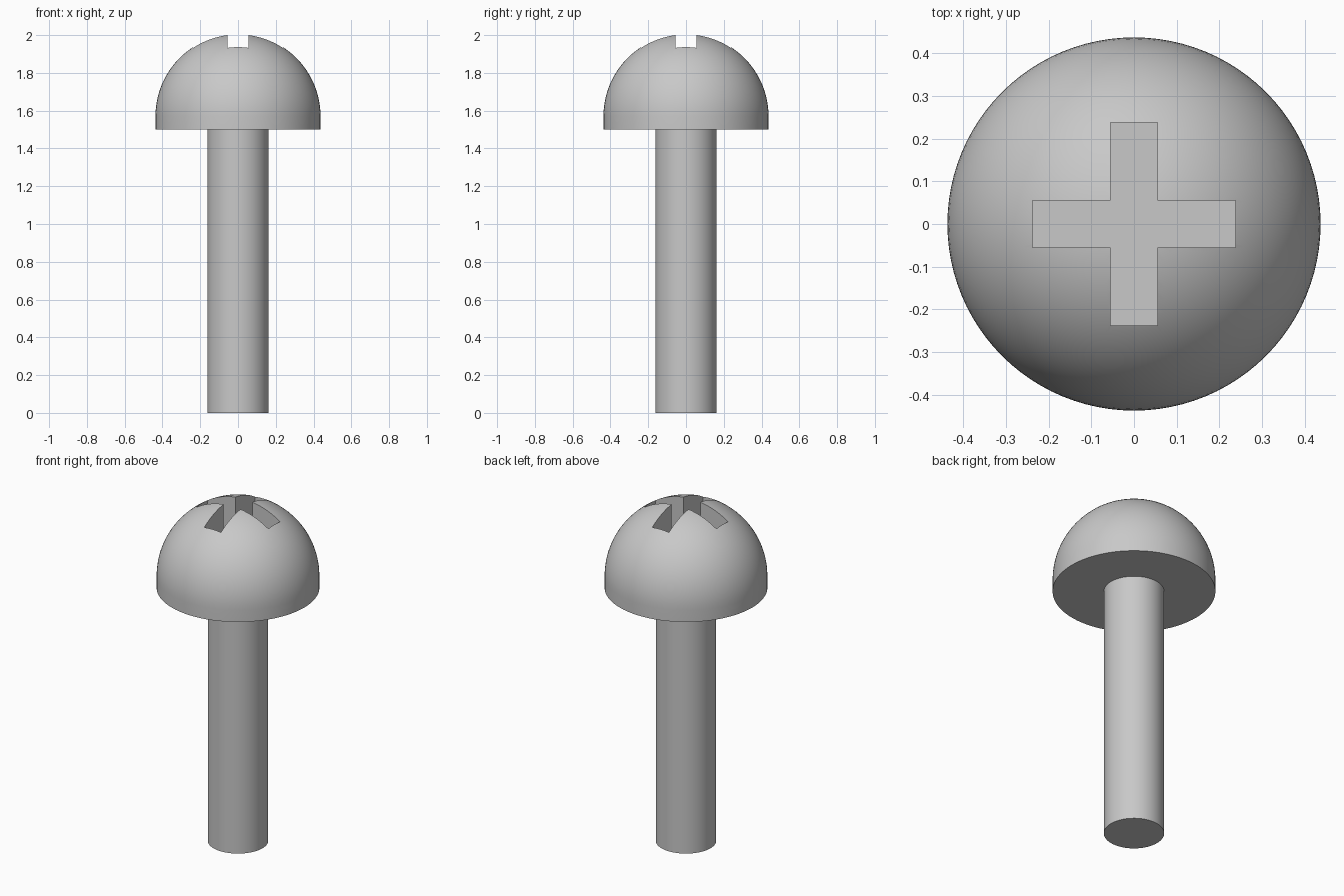
import bpy
import bmesh
from math import sin, cos, pi, radians

if "Cube" in bpy.data.objects:
    bpy.data.objects.remove(bpy.data.objects["Cube"], do_unlink=True)

HEAD_R, HEAD_BASE, DOME_Z = 0.437, 1.5, 1.57
SHAFT_R = 0.162
SLOT_LEN, SLOT_HALF, SLOT_FLOOR = 0.238, 0.055, 1.75

steel = bpy.data.materials.new("steel grey")
colour = (0.58, 0.58, 0.58, 1)
steel.diffuse_color = colour
steel.use_nodes = True
steel.node_tree.nodes["Principled BSDF"].inputs["Base Color"].default_value = colour


def make_object(name, bm):
    bmesh.ops.recalc_face_normals(bm, faces=bm.faces)
    mesh = bpy.data.meshes.new(name)
    bm.to_mesh(mesh)
    bm.free()
    mesh.materials.append(steel)
    obj = bpy.data.objects.new(name, mesh)
    bpy.context.collection.objects.link(obj)
    return obj


def select_only(obj):
    bpy.ops.object.select_all(action='DESELECT')
    obj.select_set(True)
    bpy.context.view_layer.objects.active = obj


def lathe(name, profile, steps=96):
    """Revolve (radius, z) points into a closed solid."""
    bm = bmesh.new()
    verts = [bm.verts.new((r, 0, z)) for r, z in profile]
    edges = [bm.edges.new(pair) for pair in zip(verts, verts[1:])]
    bmesh.ops.spin(bm, geom=verts + edges, cent=(0, 0, 0), axis=(0, 0, 1),
                   angle=2 * pi, steps=steps)
    bmesh.ops.remove_doubles(bm, verts=bm.verts, dist=1e-5)
    return make_object(name, bm)


# Straight shaft
shaft = lathe("shaft", [(0, 0), (SHAFT_R, 0), (SHAFT_R, HEAD_BASE), (0, HEAD_BASE)])

# Domed head: short straight rim below a hemisphere
rings = 24
dome = [(HEAD_R * cos(i * pi / 2 / rings), DOME_Z + HEAD_R * sin(i * pi / 2 / rings))
        for i in range(rings)]
head = lathe("head", [(0, HEAD_BASE), (HEAD_R, HEAD_BASE)] + dome + [(0, DOME_Z + HEAD_R)])

# Cross-shaped recess cut into the head
bm = bmesh.new()
outline = []
for i in range(4):
    c, s = round(cos(i * pi / 2)), round(sin(i * pi / 2))
    for x, y in ((SLOT_LEN, -SLOT_HALF), (SLOT_LEN, SLOT_HALF), (SLOT_HALF, SLOT_HALF)):
        outline.append(bm.verts.new((x * c - y * s, x * s + y * c, SLOT_FLOOR)))
floor = bm.faces.new(outline)
top = bmesh.ops.extrude_face_region(bm, geom=[floor])["geom"]
bmesh.ops.translate(bm, vec=(0, 0, 0.5),
                    verts=[v for v in top if isinstance(v, bmesh.types.BMVert)])
cutter = make_object("recess_cutter", bm)
cutter.hide_render = True

cut = head.modifiers.new("cross recess", 'BOOLEAN')
cut.operation = 'DIFFERENCE'
cut.solver = 'EXACT'
cut.object = cutter
select_only(head)
bpy.ops.object.modifier_apply(modifier=cut.name)
bpy.data.objects.remove(cutter, do_unlink=True)

# Smooth the round surfaces, keep the rims crisp
for part in (head, shaft):
    select_only(part)
    bpy.ops.object.shade_smooth_by_angle(angle=radians(30))
